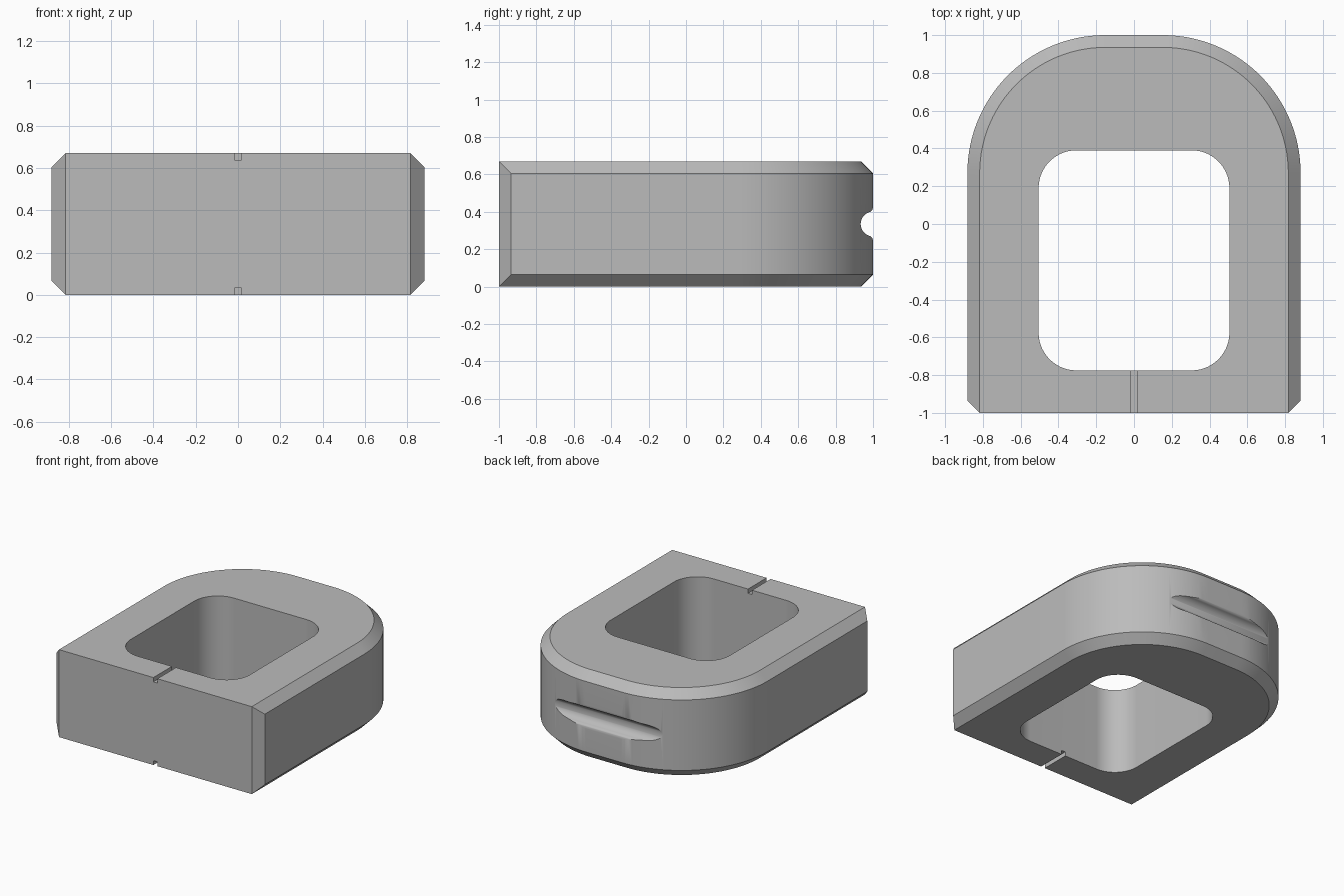
import bpy, bmesh
from math import sin, cos, pi, atan2, sqrt
from mathutils import Vector

cube = bpy.data.objects.get("Cube")
if cube:
    bpy.data.objects.remove(cube)

W, H, C = 0.882, 0.67, 0.065      # half width, height, chamfer
ARC_R = 0.73                      # rounded back corners
HOLE_X, HOLE_LOW, HOLE_HIGH, HOLE_R = 0.505, -0.775, 0.39, 0.2

grey = bpy.data.materials.new("plain grey")
grey.use_nodes = True
colour = (0.5, 0.5, 0.5, 1)
grey.diffuse_color = colour
grey.node_tree.nodes["Principled BSDF"].inputs["Base Color"].default_value = colour


def arc(cx, cy, r, start, end, steps=24):
    angles = [start + (end - start) * i / steps for i in range(steps + 1)]
    return [(cx + r * cos(a), cy + r * sin(a)) for a in angles]


def loft(name, rings):
    """Skin a stack of equal point loops and cap both ends."""
    bm = bmesh.new()
    loops = [[bm.verts.new(p) for p in ring] for ring in rings]
    n = len(loops[0])
    for low, high in zip(loops, loops[1:]):
        for i in range(n):
            j = (i + 1) % n
            bm.faces.new((low[i], low[j], high[j], high[i]))
    bm.faces.new(loops[0][::-1])
    bm.faces.new(loops[-1])
    bmesh.ops.remove_doubles(bm, verts=bm.verts, dist=1e-5)
    bmesh.ops.recalc_face_normals(bm, faces=bm.faces)
    mesh = bpy.data.meshes.new(name)
    bm.to_mesh(mesh)
    bm.free()
    mesh.materials.append(grey)
    obj = bpy.data.objects.new(name, mesh)
    bpy.context.collection.objects.link(obj)
    return obj


def outline(inset, z):
    """Square front with cut corners, rounded back."""
    half = [(W - C, -1), (W - inset, C - 1 - inset)]
    half += arc(W - ARC_R, 1 - ARC_R, ARC_R - inset, 0, pi / 2, 40)
    full = half + [(-x, y) for x, y in reversed(half)]
    return [Vector((x, y, z)) for x, y in full]


def cut(target, cutter):
    cutter.hide_render = True
    mod = target.modifiers.new("cut", 'BOOLEAN')
    mod.operation = 'DIFFERENCE'
    mod.solver = 'EXACT'
    mod.object = cutter
    bpy.context.view_layer.objects.active = target
    bpy.ops.object.modifier_apply(modifier=mod.name)
    bpy.data.objects.remove(cutter)


# Chamfered body
body = loft("ring_body", [outline(C, 0), outline(0, C), outline(0, H - C), outline(C, H)])

# Rounded rectangular opening
hx, lo, hi = HOLE_X - HOLE_R, HOLE_LOW + HOLE_R, HOLE_HIGH - HOLE_R
corners = [(hx, lo, -pi / 2), (hx, hi, 0), (-hx, hi, pi / 2), (-hx, lo, pi)]
hole = [p for x, y, a in corners for p in arc(x, y, HOLE_R, a, a + pi / 2)]
cut(body, loft("opening_cutter", [[(x, y, z) for x, y in hole] for z in (-0.1, H + 0.1)]))

# Finger groove across the back, with rounded lips
R, lip, mid = 0.066, 0.03, H / 2
rise = sqrt((R + lip) ** 2 - lip ** 2)
turn = atan2(rise, -lip)
upper = [(1.1, rise)] + arc(1 - lip, rise, lip, 0, turn - pi, 10)
upper += arc(1, 0, R, turn, pi, 16)
groove = upper + [(y, -z) for y, z in reversed(upper[:-1])]
cut(body, loft("groove_cutter", [[(x, y, mid + z) for y, z in groove] for x in (-0.8, 0.8)]))

# Centre notches in the front wall, above and below
for z0, z1 in ((-0.1, 0.033), (H - 0.033, H + 0.1)):
    rect = [(-0.017, z0), (0.017, z0), (0.017, z1), (-0.017, z1)]
    cut(body, loft("notch_cutter", [[(x, y, z) for x, z in rect] for y in (-1.1, -0.6)]))

bpy.ops.object.select_all(action='DESELECT')
body.select_set(True)
bpy.context.view_layer.objects.active = body
bpy.ops.object.shade_smooth_by_angle(angle=pi / 6)
